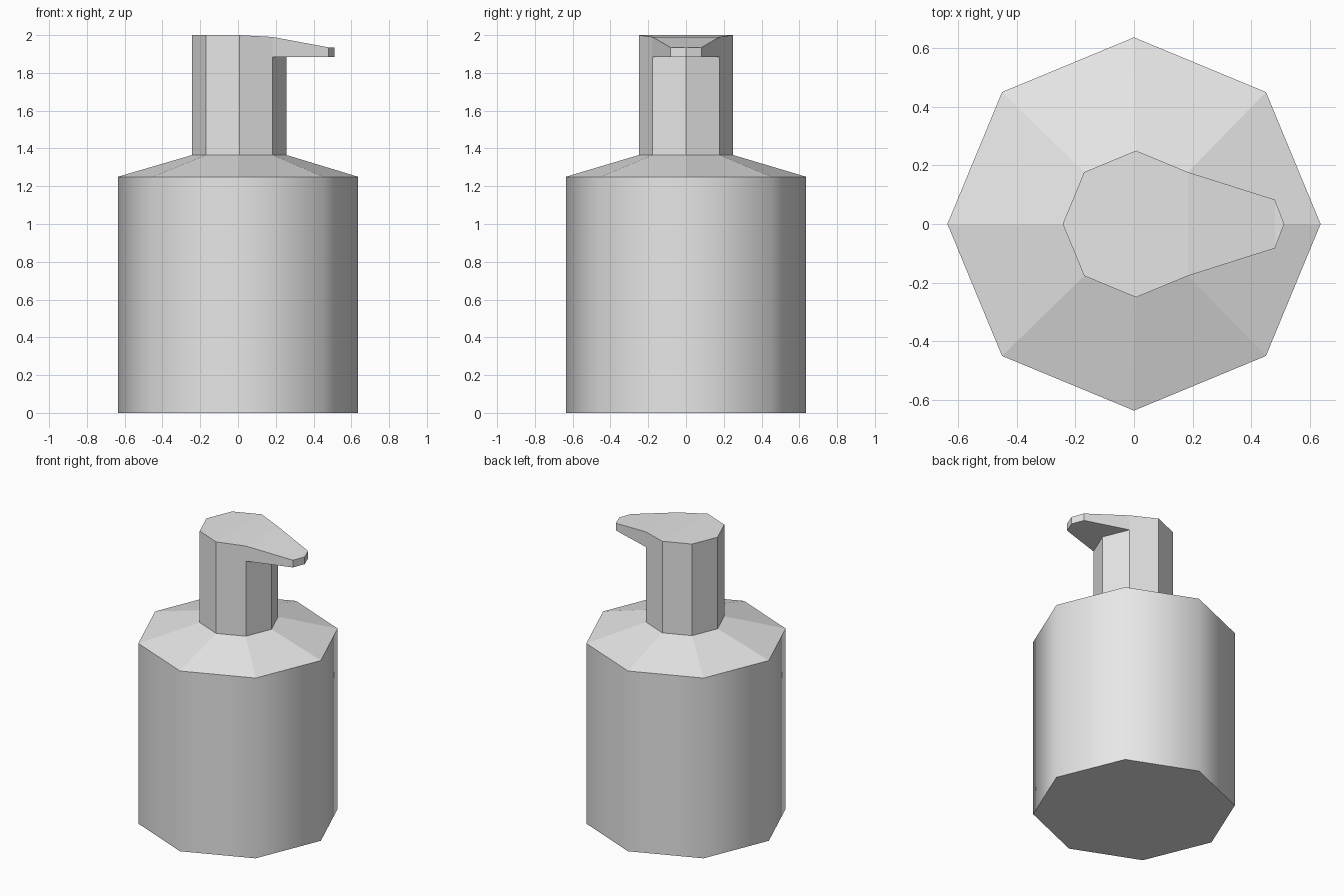
import bpy
import bmesh
from math import sin, cos, pi

cube = bpy.data.objects.get("Cube")
if cube:
    bpy.data.objects.remove(cube, do_unlink=True)

SIDES = 8
NECK_X = 0.007      # the pump sits slightly off centre
NECK_R = 0.25
NECK_Z = 1.365

grey = bpy.data.materials.new("light_grey")
grey.use_nodes = True
colour = (0.8, 0.8, 0.8, 1)
grey.diffuse_color = colour
grey.node_tree.nodes["Principled BSDF"].inputs["Base Color"].default_value = colour


def ring(bm, radius, z, x=0.0):
    """Octagon of vertices, the first one pointing to +x."""
    return [bm.verts.new((x + radius * cos(2 * pi * i / SIDES),
                          radius * sin(2 * pi * i / SIDES), z))
            for i in range(SIDES)]


def bridge(bm, low, high, smooth=False, closed=True):
    """Side faces between two rows of vertices."""
    for i in range(len(low) if closed else len(low) - 1):
        j = (i + 1) % len(low)
        face = bm.faces.new((low[i], low[j], high[j], high[i]))
        face.smooth = smooth


def finish(bm, name):
    bmesh.ops.recalc_face_normals(bm, faces=bm.faces)
    mesh = bpy.data.meshes.new(name)
    bm.to_mesh(mesh)
    bm.free()
    mesh.materials.append(grey)
    obj = bpy.data.objects.new(name, mesh)
    bpy.context.collection.objects.link(obj)
    return obj


# Bottle: smooth shaded wall, flat faceted shoulder and base
bm = bmesh.new()
base = ring(bm, 0.636, 0)
rim = ring(bm, 0.636, 1.25)
collar = ring(bm, NECK_R, NECK_Z, NECK_X)
bm.faces.new(base)
bridge(bm, base, rim, smooth=True)
bridge(bm, rim, collar)
bm.faces.new(collar)
finish(bm, "bottle")

# Pump: octagonal column whose head stretches into a tapering spout
bm = bmesh.new()
foot = ring(bm, NECK_R, NECK_Z, NECK_X)
top = ring(bm, NECK_R, 2.0, NECK_X)
under_z, tip_z = 1.885, 1.935

# Column sides away from the spout run the full height
top[1].co.z = top[-1].co.z = 1.99
bridge(bm, foot[1:], top[1:], closed=False)

# Column sides below the spout stop at its underside
front = top[0]
front.co.z = under_z
left, right = [bm.verts.new((v.co.x, v.co.y, under_z)) for v in (top[1], top[-1])]
bridge(bm, [foot[-1], foot[0], foot[1]], [right, front, left], closed=False)

# Spout tip: a blunt three-point nose
nose = [(0.48, -0.083), (0.512, 0), (0.48, 0.083)]
tip_low = [bm.verts.new((x, y, under_z)) for x, y in nose]
tip_high = [bm.verts.new((x, y, tip_z)) for x, y in nose]
bridge(bm, tip_low, tip_high, closed=False)
bm.faces.new((right, tip_low[0], tip_high[0], top[-1]))
bm.faces.new((left, top[1], tip_high[2], tip_low[2]))

# Spout underside
bm.faces.new((front, right, tip_low[0], tip_low[1]))
bm.faces.new((front, tip_low[1], tip_low[2], left))

# Head top: flat at the back, sloping down along the spout
bm.faces.new(top[2:7])
bm.faces.new((top[6], top[7], top[1], top[2]))
bm.faces.new((top[7], tip_high[0], tip_high[2], top[1]))
bm.faces.new(tip_high)
finish(bm, "pump")
